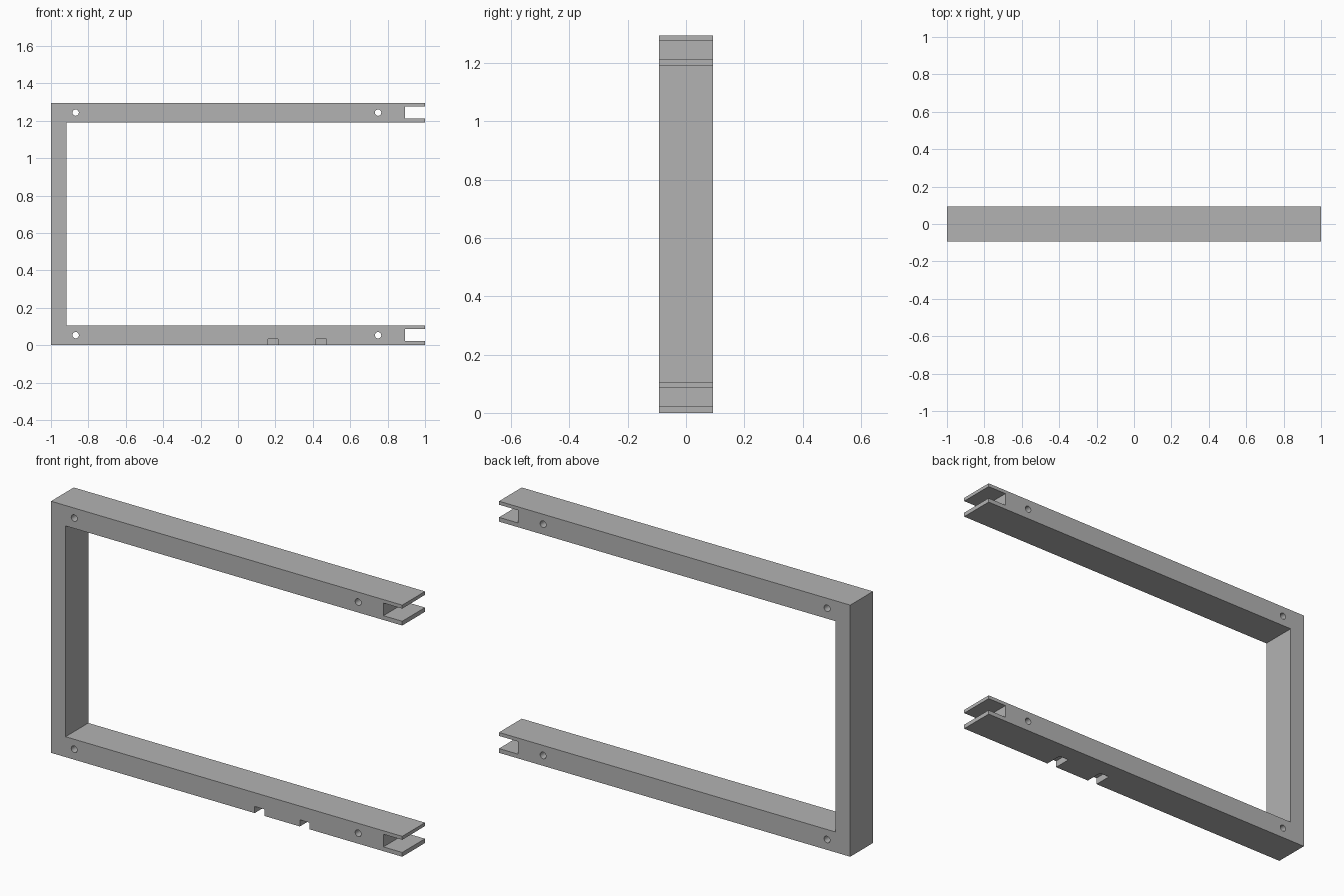
import bpy
import bmesh
from mathutils import Matrix

old = bpy.data.objects.get("Cube")
if old:
    bpy.data.objects.remove(old, do_unlink=True)

HALF_DEPTH = 0.0925
HEIGHT = 1.295
BAR = 0.105
RISE = HEIGHT - BAR  # offset from lower arm to upper arm

grey = bpy.data.materials.new("plain grey")
grey.use_nodes = True
colour = (0.45, 0.45, 0.45, 1)
grey.diffuse_color = colour
grey.node_tree.nodes["Principled BSDF"].inputs["Base Color"].default_value = colour


def add_object(name, bm):
    bmesh.ops.recalc_face_normals(bm, faces=bm.faces)
    mesh = bpy.data.meshes.new(name)
    bm.to_mesh(mesh)
    bm.free()
    mesh.materials.append(grey)
    obj = bpy.data.objects.new(name, mesh)
    bpy.context.collection.objects.link(obj)
    return obj


def add_box(bm, x0, x1, y0, y1, z0, z1):
    scale = Matrix.Diagonal((x1 - x0, y1 - y0, z1 - z0, 1))
    centre = Matrix.Translation(((x0 + x1) / 2, (y0 + y1) / 2, (z0 + z1) / 2))
    bmesh.ops.create_cube(bm, size=1, matrix=centre @ scale)


# C-shaped frame with a forked tip on each arm
def arm_tip(z):
    return [(1, z), (1, z + 0.022), (0.893, z + 0.022),
            (0.893, z + 0.087), (1, z + 0.087), (1, z + BAR)]


outline = [(-1, 0)] + arm_tip(0) + [(-0.917, BAR), (-0.917, RISE)]
outline += arm_tip(RISE) + [(-1, HEIGHT)]
bm = bmesh.new()
face = bm.faces.new([bm.verts.new((x, -HALF_DEPTH, z)) for x, z in outline])
extruded = bmesh.ops.extrude_face_region(bm, geom=[face], use_keep_orig=True)
moved = [v for v in extruded["geom"] if isinstance(v, bmesh.types.BMVert)]
bmesh.ops.translate(bm, verts=moved, vec=(0, 2 * HALF_DEPTH, 0))
frame = add_object("frame", bm)

# Bolt holes through the arms and notches under the lower front edge
bm = bmesh.new()
turn = Matrix.Rotation(1.5707963, 4, "X")
for x in (-0.868, 0.749):
    for z in (0.0535, 0.0535 + RISE):
        bmesh.ops.create_cone(bm, cap_ends=True, segments=24, radius1=0.017,
                              radius2=0.017, depth=0.5,
                              matrix=Matrix.Translation((x, 0, z)) @ turn)
for x in (0.16, 0.417):
    add_box(bm, x, x + 0.055, -0.2, 0, -0.1, 0.034)
cutter = add_object("hole_cutter", bm)
cutter.hide_render = True

cut = frame.modifiers.new("holes", "BOOLEAN")
cut.operation = "DIFFERENCE"
cut.solver = "EXACT"
cut.object = cutter

# Apply the cut and remove the cutter
bpy.context.view_layer.objects.active = frame
frame.select_set(True)
bpy.ops.object.modifier_apply(modifier=cut.name)
bpy.data.objects.remove(cutter, do_unlink=True)
bpy.ops.object.shade_smooth_by_angle()
